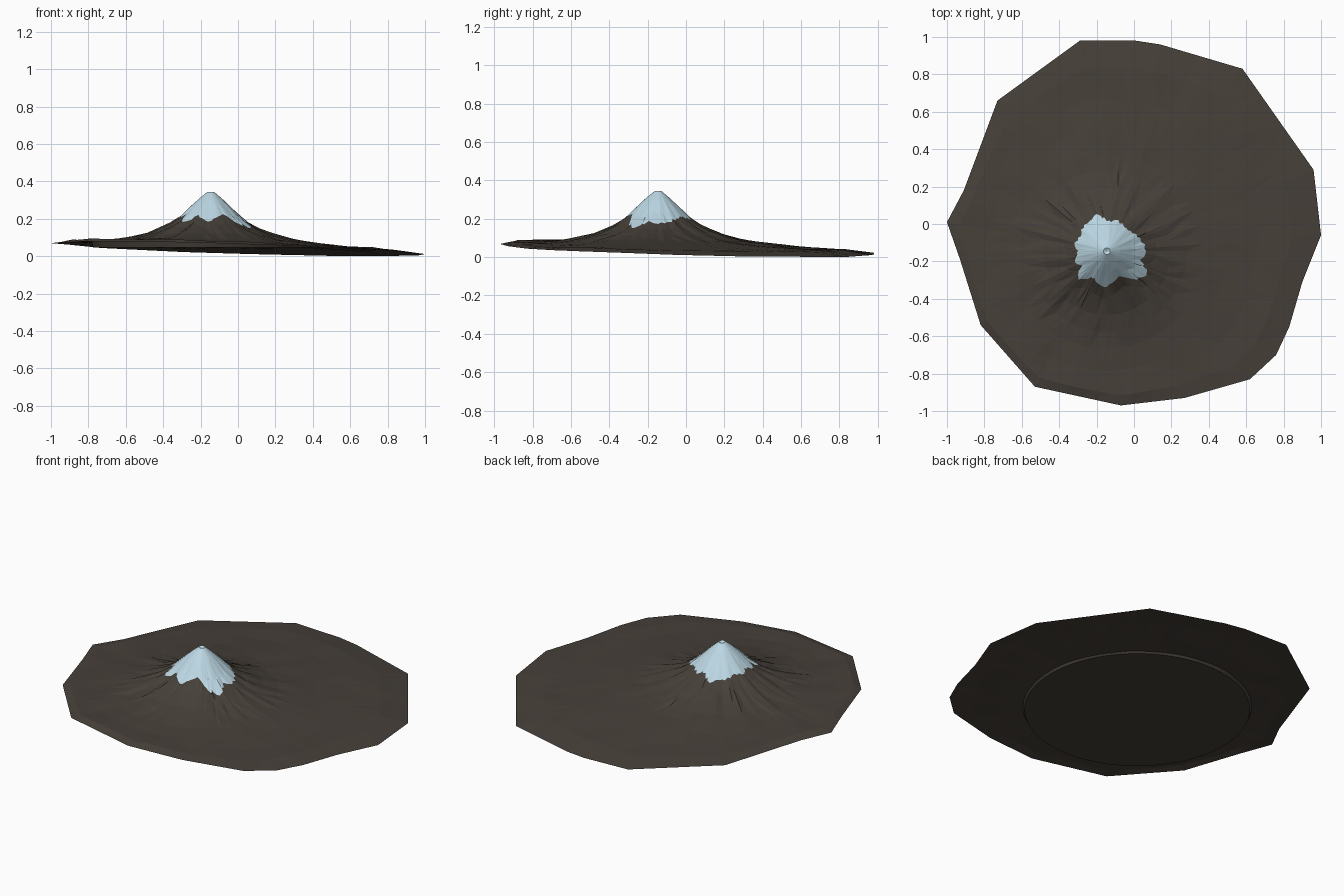
import bpy, bmesh, math, random
from mathutils import Vector, noise

if "Cube" in bpy.data.objects:
    bpy.data.objects.remove(bpy.data.objects["Cube"])

random.seed(4)
PEAK = Vector((-0.145, -0.145))

# Ground outline seen from above, counter-clockwise
RIM = [(1.0, -.06), (.96, .29), (.58, .83), (.14, .96), (.01, .98), (-.29, .98),
       (-.73, .66), (-.91, .18), (-1.0, .01), (-.93, -.19), (-.82, -.54),
       (-.53, -.87), (-.07, -.97), (.27, -.93), (.62, -.83), (.76, -.70),
       (.83, -.55), (.90, -.31)]
# Snow edge radius every 15 degrees
SNOW = [.215, .195, .175, .15, .165, .17, .16, .21, .19, .18, .165, .18,
        .15, .185, .16, .21, .165, .17, .195, .16, .155, .215, .25, .18]
# Height above the tilted base by distance from the peak
PROFILE = [(0, .296), (.02, .296), (.06, .262), (.10, .227), (.15, .176), (.19, .143), (.25, .111),
           (.34, .076), (.45, .048), (.6, .030), (.8, .013), (1.4, .004)]


def material(name, rgb):
    m = bpy.data.materials.new(name)
    m.diffuse_color = (*rgb, 1)
    m.use_nodes = True
    m.node_tree.nodes["Principled BSDF"].inputs["Base Color"].default_value = m.diffuse_color
    return m


def base_z(p):
    return .0402 - .03 * p.x - .027 * p.y


def profile(r):
    for (a, h), (b, k) in zip(PROFILE, PROFILE[1:]):
        if r <= b:
            return h + (k - h) * (r - a) / (b - a)
    return PROFILE[-1][1]


def snow_radius(a):
    t = a / math.tau * len(SNOW)
    i = int(t)
    n = len(SNOW)
    f = t - i
    return SNOW[i % n] * (1 - f) + SNOW[(i + 1) % n] * f + random.uniform(-.01, .01)


def rim_radius(a):
    d = Vector((math.cos(a), math.sin(a)))
    best = 9
    for i, p in enumerate(RIM):
        p = Vector(p) - PEAK
        e = Vector(RIM[(i + 1) % len(RIM)]) - PEAK - p
        den = d.cross(e)
        if abs(den) > 1e-9:
            r, s = p.cross(e) / den, p.cross(d) / den
            if r > 0 and -1e-4 <= s <= 1 + 1e-4:
                best = min(best, r)
    return best


def height(p, r, a, R):
    # radial gullies on the cone, soft undulation on the plain
    gully = noise.noise((math.cos(a) * 5, math.sin(a) * 5, r * 1.5))
    strength = .017 * max(0, min(1, (r - .04) / .2)) * max(0, 1 - r / .7)
    bump = noise.noise((p.x * 5, p.y * 5, 7)) * .007 * min(1, r / .4)
    ridge = random.uniform(-.004, .004) if .22 < r < .5 else 0
    # the plain is more level than the base it sits on
    level = .017 * (p.x + p.y) * min(1, r / .25) * min(1, (R - r) / .25)
    return base_z(p) + max(.004, profile(r) + gully * strength + bump + ridge + level)


# Spokes: even fan plus one through every outline corner
angles = [i * math.tau / 72 for i in range(72)]
for x, y in RIM:
    c = math.atan2(y - PEAK.y, x - PEAK.x) % math.tau
    angles = [a for a in angles if abs(a - c) > .03] + [c]
angles.sort()

# Mountain surface: rings from the crater out to the rim, then back underneath
bm = bmesh.new()
rings = []
for a in angles:
    d = Vector((math.cos(a), math.sin(a)))
    s, R = snow_radius(a), rim_radius(a)
    radii = [.018, s * .35, s * .68, s, s + .06, .34, .43, .52, .64,
             .64 + (R - .64) * .35, .64 + (R - .64) * .7, R]
    col = []
    for k, r in enumerate(radii):
        p = PEAK + d * r
        z = base_z(p) if k == len(radii) - 1 else height(p, r, a, R)
        col.append(bm.verts.new((p.x, p.y, z)))
    # thin skirt underside, ending at the level foot of the cone
    for k in (-2, -3, -4):
        v = col[len(radii) + k].co
        col.append(bm.verts.new((v.x, v.y, v.z - .004)))
    foot = PEAK + d * .63
    col.append(bm.verts.new((foot.x, foot.y, .046)))
    rings.append(col)

pit = bm.verts.new((PEAK.x, PEAK.y, base_z(PEAK) + .285))
for i, col in enumerate(rings):
    nxt = rings[(i + 1) % len(rings)]
    bm.faces.new((pit, col[0], nxt[0])).material_index = 1
    for k in range(len(col) - 1):
        f = bm.faces.new((col[k], col[k + 1], nxt[k + 1], nxt[k]))
        f.material_index = 1 if k < 3 else 0

# Level disc under the cone
bm.faces.new([col[-1] for col in reversed(rings)])
bmesh.ops.triangulate(bm, faces=bm.faces[:])
bmesh.ops.recalc_face_normals(bm, faces=bm.faces[:])

mesh = bpy.data.meshes.new("mountain")
bm.to_mesh(mesh)
bm.free()
mesh.materials.append(material("dark rock", (.062, .051, .041)))
mesh.materials.append(material("pale blue snow", (.50, .68, .77)))
bpy.context.collection.objects.link(bpy.data.objects.new("mountain", mesh))
